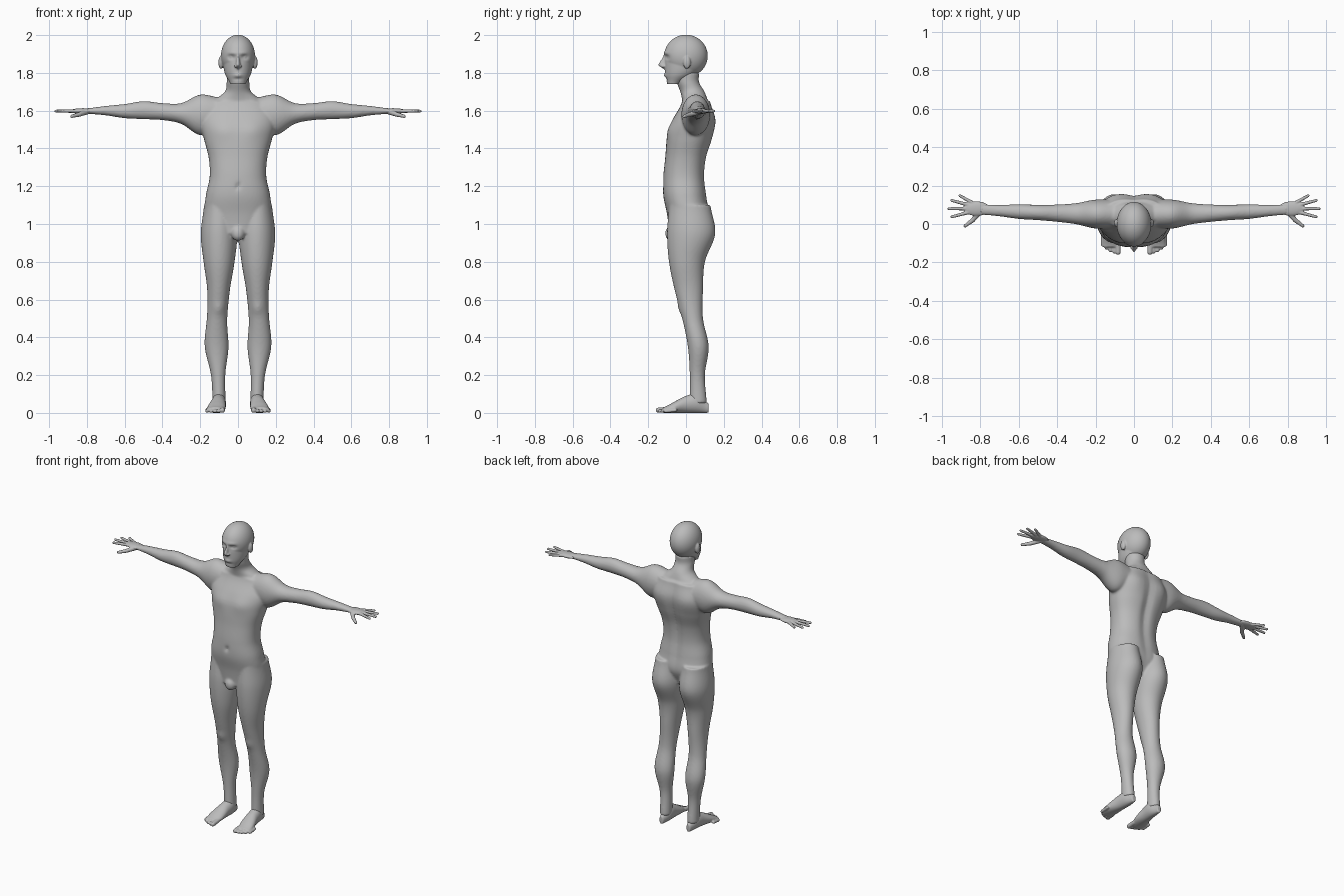
import bpy
import bmesh
import math
from mathutils import Vector, Matrix

cube = bpy.data.objects.get("Cube")
if cube:
    bpy.data.objects.remove(cube, do_unlink=True)

skin = bpy.data.materials.new("plain_grey")
skin.use_nodes = True
grey = (0.5, 0.5, 0.5, 1)
skin.diffuse_color = grey
skin.node_tree.nodes["Principled BSDF"].inputs["Base Color"].default_value = grey


def smooth_rows(rows, steps):
    """Catmull-Rom interpolation between cross-section rows."""
    rows = [Vector(row) for row in rows]
    padded = [rows[0], *rows, rows[-1]]
    result = []
    for before, a, b, after in zip(padded, padded[1:], padded[2:], padded[3:]):
        for step in range(steps):
            t = step / steps
            bend = (2 * before - 5 * a + 4 * b - after) * t * t
            twist = (3 * a - before - 3 * b + after) * t ** 3
            result.append((2 * a + (b - before) * t + bend + twist) / 2)
    return result + [rows[-1]]


def loft(bm, axis, start, spacing, rows, centre=lambda position, radius: 0, level=0, power=2):
    """Evenly spaced rows: radius on the next axis, low and high (from level) on the third."""
    along = "xyz".index(axis)
    across, third = (along + 1) % 3, (along + 2) % 3
    segments, steps = 64, 8
    rings = []
    for index, (radius, low, high) in enumerate(smooth_rows(rows, steps)):
        position = start + spacing * index / steps
        ring = []
        for segment in range(segments):
            angle = math.tau * segment / segments
            cosine, sine = math.cos(angle), math.sin(angle)
            cosine = math.copysign(abs(cosine) ** (2 / power), cosine)
            sine = math.copysign(abs(sine) ** (2 / power), sine)
            point = Vector()
            point[along] = position
            point[across] = centre(position, radius) + radius * cosine
            point[third] = level + (low + high) / 2 + (high - low) / 2 * sine
            ring.append(bm.verts.new(point))
        rings.append(ring)
    for lower, upper in zip(rings, rings[1:]):
        for i in range(segments):
            bm.faces.new((lower[i - 1], lower[i], upper[i], upper[i - 1]))
    bm.faces.new(rings[0])
    bm.faces.new(rings[-1])


def blob(bm, centre, radii, segments=24):
    matrix = Matrix.Translation(centre) @ Matrix.Diagonal((*radii, 1))
    bmesh.ops.create_uvsphere(bm, u_segments=segments, v_segments=segments // 2, radius=1, matrix=matrix)


def digit(bm, start, end, start_radius, end_radius):
    """Tapered rod with round ends, for fingers and toes."""
    start, end = Vector(start), Vector(end)
    for point, radius in ((start, start_radius), (end, end_radius)):
        blob(bm, point, (radius, radius, radius))
    turn = (end - start).to_track_quat("Z", "Y").to_matrix().to_4x4()
    bmesh.ops.create_cone(bm, cap_ends=True, segments=16, radius1=start_radius, radius2=end_radius,
                          depth=(end - start).length, matrix=Matrix.Translation((start + end) / 2) @ turn)


def push(bm, centre, reach, depth):
    """Soft sculpting push along y, repeated on both sides when off centre."""
    for side in ((1, -1) if centre[0] else (1,)):
        spot = Vector((centre[0] * side, centre[1], centre[2]))
        for vert in bm.verts:
            offset = vert.co - spot
            vert.co.y += depth * math.exp(-sum((o / r) ** 2 for o, r in zip(offset, reach)))


def mirror(bm):
    copy = bmesh.ops.duplicate(bm, geom=bm.verts[:] + bm.edges[:] + bm.faces[:])["geom"]
    for element in copy:
        if isinstance(element, bmesh.types.BMVert):
            element.co.x *= -1


def finish(name, bm, voxel, relax):
    """Fuse the overlapping pieces into one smooth skin."""
    bmesh.ops.recalc_face_normals(bm, faces=bm.faces[:])
    mesh = bpy.data.meshes.new(name)
    bm.to_mesh(mesh)
    bm.free()
    mesh.materials.append(skin)
    mesh.polygons.foreach_set("use_smooth", [True] * len(mesh.polygons))
    obj = bpy.data.objects.new(name, mesh)
    bpy.context.collection.objects.link(obj)
    blend = obj.modifiers.new("blend", "REMESH")
    blend.mode = "VOXEL"
    blend.voxel_size = voxel
    blend.use_smooth_shade = True
    soften = obj.modifiers.new("soften", "SMOOTH")
    soften.factor = 0.5
    soften.iterations = relax


def calf_bow(height, radius):
    return 0.1 + 0.014 * math.exp(-((height - 0.4) / 0.2) ** 2)


def arm_sweep(reach, radius):
    return 0.05 + 0.04 * reach ** 2


def on_ground(position, radius):
    return radius


# Legs from ankle to hip, arms from shoulder to wrist
body = bmesh.new()
loft(body, "z", 0.05, 0.15, [
    (.035, .02, .11), (.038, .02, .1), (.063, .01, .12), (.054, -.02, .09),
    (.06, -.06, .09), (.082, -.09, .1), (.097, -.1, .155), (.08, -.09, .13)], centre=calf_bow)
loft(body, "x", 0.1, 0.1, [
    (.07, -.1, .07), (.075, -.13, .085), (.055, -.07, .04), (.045, -.05, .04),
    (.04, -.045, .05), (.038, -.04, .035), (.03, -.025, .025), (.027, -.017, .013)],
     centre=arm_sweep, level=1.6)
mirror(body)

# Torso, neck and groin
loft(body, "z", 0.95, 0.1, [
    (.12, -.09, .08), (.175, -.1, .12), (.17, -.12, .11), (.15, -.12, .1),
    (.155, -.11, .11), (.18, -.1, .14), (.2, -.07, .155), (.16, -.02, .13)], power=2.3)
loft(body, "z", 1.6, 0.05, [
    (.15, -.02, .14), (.13, -.02, .12), (.07, -.03, .1), (.06, -.05, .07), (.06, -.06, .07)])
blob(body, (0, -.08, .95), (.035, .03, .04))

# Spine groove, chest, shoulder blades, navel and kneecaps
push(body, (0, .14, 1.35), (.03, .07, .25), -.018)
push(body, (.08, -.09, 1.5), (.07, .06, .05), -.012)
push(body, (.1, .14, 1.55), (.05, .06, .08), .008)
push(body, (0, -.12, 1.2), (.012, .03, .016), .012)
push(body, (.1, -.04, .55), (.03, .03, .03), -.008)
finish("body", body, voxel=0.007, relax=5)

# Head: skull, jaw and nose
head = bmesh.new()
blob(head, (0, 0, 1.89), (.09, .115, .112), segments=96)
loft(head, "z", 1.74, 0.05, [(.04, -.1, -.03), (.067, -.11, .05), (.078, -.112, .09), (.08, -.11, .1)])
loft(head, "z", 1.82, 0.02, [
    (.005, -.12, -.09), (.012, -.146, -.09), (.01, -.138, -.09), (.008, -.126, -.09), (.008, -.116, -.09)])

# Eye sockets, brows, lips and the fold under them
push(head, (.033, -.1, 1.883), (.02, .04, .013), .014)
push(head, (.03, -.11, 1.905), (.03, .03, .01), -.005)
push(head, (0, -.11, 1.786), (.022, .03, .01), -.008)
push(head, (0, -.11, 1.768), (.025, .03, .007), .005)

# Eyeballs, ears and nostrils
for side in (1, -1):
    blob(head, (side * .033, -.085, 1.883), (.013, .013, .011))
    blob(head, (side * .09, .005, 1.855), (.014, .02, .034))
    blob(head, (side * .011, -.12, 1.836), (.009, .014, .008))
finish("head", head, voxel=0.0045, relax=2)

# Hands: palm, four fanned fingers and a two-part thumb
hands = bmesh.new()
blob(hands, (.82, .08, 1.598), (.07, .038, .015))
wrist = Vector((.79, .08, 1.598))
for finger, length in enumerate((.165, .175, .165, .135)):
    angle = math.radians(15 * (finger - 1))
    digit(hands, wrist, wrist + length * Vector((math.cos(angle), math.sin(angle), 0)), .012, .0075)
thumb_joint = (.84, .02, 1.58)
digit(hands, wrist, thumb_joint, .016, .012)
digit(hands, thumb_joint, (.88, -.01, 1.57), .012, .0085)
mirror(hands)
finish("hands", hands, voxel=0.0035, relax=2)

# Feet with toes
feet = bmesh.new()
loft(feet, "y", 0.12, -0.06, [
    (.025, -.015, .015), (.05, -.035, .035), (.045, -.035, .045), (.03, -.035, .06), (.015, -.025, .065)],
     centre=on_ground, level=0.1)
for toe in range(5):
    radius = .01 if toe else .014
    tip = Vector((.083 + .02 * toe, .0025 * toe ** 2 - .147, radius))
    digit(feet, tip + Vector((0, .05, .005)), tip, radius, radius)
mirror(feet)
finish("feet", feet, voxel=0.0045, relax=2)
